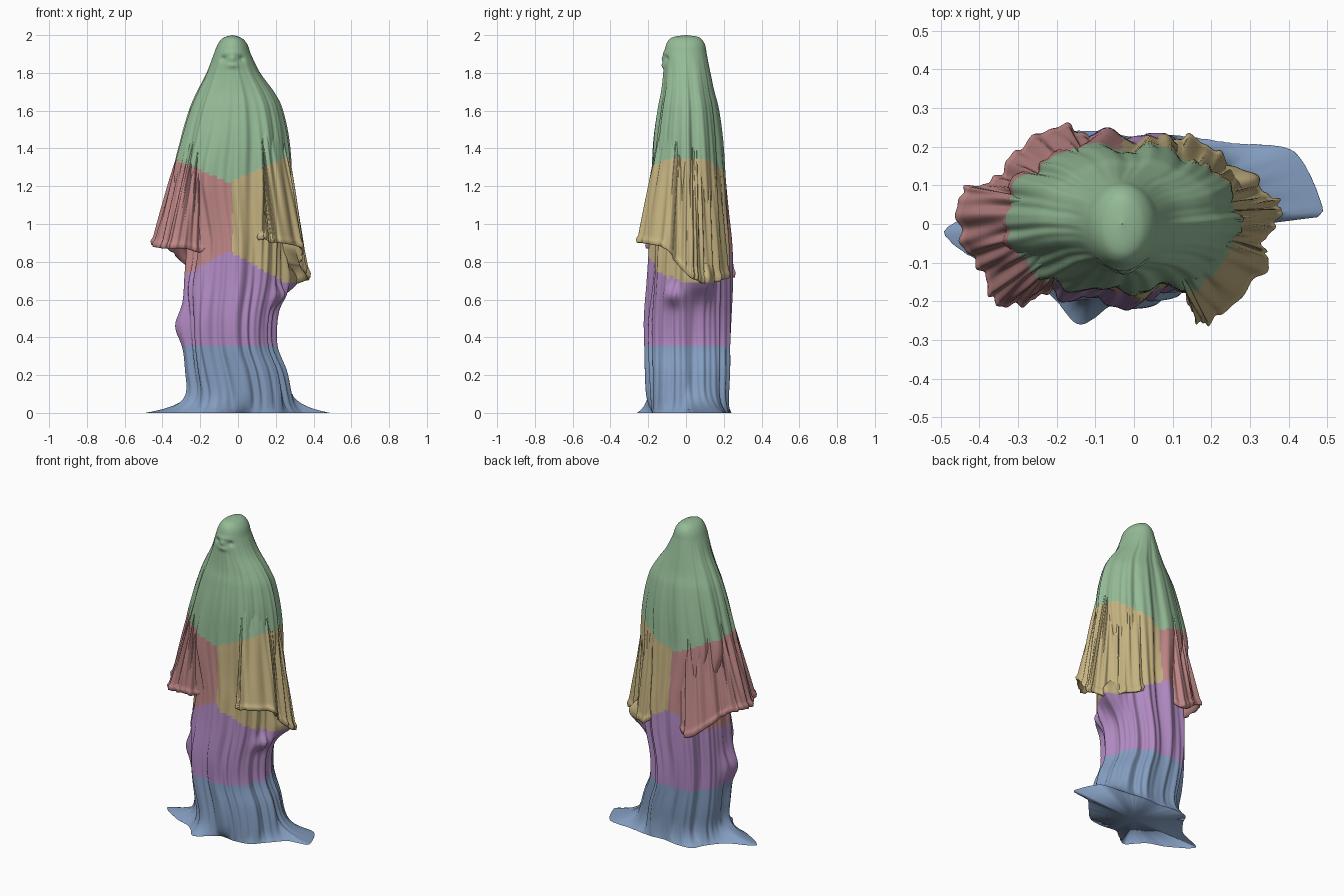
import bpy, bmesh, math
from mathutils import Vector

if "Cube" in bpy.data.objects:
    bpy.data.objects.remove(bpy.data.objects["Cube"])

N = 256
CX = -0.03

# Robe silhouette: z, xmin, xmax, ymin, ymax
KEYS = [
    (0.00, -.25, .26, -.20, .22), (0.10, -.25, .26, -.20, .22),
    (0.22, -.27, .24, -.20, .225), (0.35, -.28, .19, -.20, .225),
    (0.50, -.285, .19, -.20, .225), (0.70, -.28, .23, -.185, .225),
    (0.90, -.27, .24, -.175, .22), (1.05, -.30, .25, -.17, .21),
    (1.25, -.34, .27, -.17, .20), (1.45, -.30, .26, -.165, .19),
    (1.62, -.25, .225, -.145, .17), (1.70, -.215, .185, -.13, .15),
    (1.80, -.165, .115, -.12, .13), (1.90, -.128, .068, -.115, .11),
    (1.95, -.108, .05, -.105, .10), (1.98, -.085, .026, -.085, .08),
    (1.993, -.06, .0, -.055, .055), (2.00, -.031, -.029, -.001, .001)]

# Spread of the cloth on the floor
FLOOR = [(.48, .02), (.475, .08), (.43, .17), (.38, .2), (.25, .21), (.1, .23), (0, .225), (-.1, .24),
         (-.2, .23), (-.25, .15), (-.33, .06), (-.47, 0), (-.48, -.04), (-.36, -.12),
         (-.25, -.16), (-.2, -.2), (-.14, -.26), (-.06, -.21), (0, -.17), (.1, -.18),
         (.2, -.16), (.28, -.08), (.37, .01)]

# Local swellings: angle (deg), z, angle width, z width, amount
BUMPS = [
    (14, .71, 16, .09, .11), (-20, .62, 12, .05, .05), (188, .46, 14, .09, .05),
    (215, .66, 9, .12, .03), (-64, 1.15, 6, .3, .03), (-112, 1.2, 7, .25, .025),
    (-120, .45, 7, .3, .03), (-92, .55, 6, .3, .015), (-70, .4, 7, .3, .02),
    (100, .8, 9, .4, .025), (60, .7, 8, .4, .015), (125, .7, 8, .35, .025),
    (-90, 1.905, 30, .012, .006), (-90, 1.875, 9, .018, .012), (-90, 1.84, 14, .012, .012),
    (-118, 1.875, 9, .012, -.012), (-62, 1.875, 9, .012, -.012)]


def hermite(keys, z):
    k = max(i for i in range(len(keys) - 1) if keys[i][0] <= z + 1e-9)
    a, b = keys[k], keys[k + 1]
    p, n = keys[max(k - 1, 0)], keys[min(k + 2, len(keys) - 1)]
    h = b[0] - a[0]
    t = min(1, max(0, (z - a[0]) / h))
    out = []
    for c in range(1, 5):
        ma = (b[c] - p[c]) / (b[0] - p[0]) * h
        mb = (n[c] - a[c]) / (n[0] - a[0]) * h
        out.append((2*t**3 - 3*t*t + 1) * a[c] + (t**3 - 2*t*t + t) * ma
                   + (3*t*t - 2*t**3) * b[c] + (t**3 - t*t) * mb)
    return out


def closed_curve(points, n):
    """Smooth closed curve through the points."""
    pts, out = [Vector(p) for p in points], []
    m = len(pts)
    for s in range(n):
        u = s * m / n
        i, t = int(u), u - int(u)
        a, b, c, d = (pts[(i + o) % m] for o in (-1, 0, 1, 2))
        out.append(b + (c - a) * t / 2 + (a * 2 - b * 5 + c * 4 - d) * t * t / 2
                   + (b * 3 - a - c * 3 + d) * t**3 / 2)
    return out


floor_polar = sorted((math.atan2(p.y, p.x), p.length)
                     for p in closed_curve([(x, y, 0) for x, y in FLOOR], 600))


def floor_radius(ang):
    return min(floor_polar, key=lambda q: abs(q[0] - ang))[1]


def folds(a, z):
    """Long vertical folds that fade out over the head."""
    amp = max(0, min(1, (1.9 - z) / .7))
    return amp * (.009 * math.cos(9 * a + .6 + .5 * z) + .008 * math.cos(14 * a + 2 - .9 * z)
                  + .005 * math.cos(25 * a + 1 + 1.4 * z) * math.cos(3 * a + 2 * z)
                  + .004 * math.cos(37 * a + 2.2 * z) * math.sin(4 * a - z))


def robe_point(a, z, spread=True):
    x0, x1, y0, y1 = hermite(KEYS, z)
    e = .9 if z < 1.2 else .9 + .1 * min(1, (z - 1.2) / .5)
    c, s = math.cos(a), math.sin(a)
    c, s = math.copysign(abs(c)**e, c), math.copysign(abs(s)**e, s)
    x, y = (x0 + x1) / 2 + c * (x1 - x0) / 2, (y0 + y1) / 2 + s * (y1 - y0) / 2
    d = folds(a, z)
    for ang, zc, wa, wz, amt in BUMPS:
        da = (math.degrees(a) - ang + 180) % 360 - 180
        d += amt * math.exp(-(da / wa)**2 - ((z - zc) / wz)**2)
    x, y = x + d * math.cos(a), y + d * math.sin(a)
    if spread and z < .35:
        w = math.exp(-z / .045)
        ang = math.atan2(y, x)
        r = math.hypot(x, y)
        r += (floor_radius(ang) - r) * w
        x, y = r * math.cos(ang), r * math.sin(ang)
    return Vector((x, y, z))


def robe_rows():
    rows = []
    for k in range(171):
        z = 1 - math.cos(math.pi * k / 170)
        rows.append([robe_point(2 * math.pi * i / N, z) for i in range(N)])
    return [[p * .01 for p in rows[0]]] + rows


def sleeve_rows(hem, top=1.52):
    """Cloth falling from the shoulder to an open hem with a turned-in edge."""
    low = closed_curve(hem, N)
    mid = sum(low, Vector()) / N
    rows = []
    start = []
    for p in low:
        q = robe_point(math.atan2(p.y * 1.35, p.x - CX), top, False)
        start.append(Vector(((q.x - CX) * .97 + CX, q.y * .97, top)))
    for k in range(81):
        t = k / 80
        ring = []
        for i, (a, b) in enumerate(zip(start, low)):
            out = Vector((b.x - mid.x, b.y - mid.y, 0)).normalized()
            u = 2 * math.pi * i / N
            f = .006 * math.cos(17 * u + 2 * t) + .004 * math.cos(29 * u - 3 * t)
            roll = .008 * math.exp(-((t - .97) / .02)**2)
            ring.append(a.lerp(b, t) + out * (f * math.sin(math.pi * min(t, .6)) + roll))
        rows.append(ring)
    for scale, lift in ((.93, .0), (.86, .03), (.75, .07), (.02, .09)):
        rows.append([Vector((mid.x + (p.x - mid.x) * scale, mid.y + (p.y - mid.y) * scale,
                             p.z + lift)) for p in low])
    return rows[::-1]


LEFT_HEM = [(-.12, -.10, .88), (-.2, -.15, .85), (-.28, -.2, .87), (-.36, -.2, .87),
            (-.39, -.12, .87), (-.445, -.04, .88), (-.445, .08, .9), (-.36, .11, .86),
            (-.30, .19, .8), (-.19, .25, .72), (-.1, .2, .75), (-.05, .1, .85)]
RIGHT_HEM = [(.08, -.1, .9), (.14, -.19, .92), (.17, -.25, .9), (.22, -.235, .9),
             (.34, -.11, .87), (.33, -.05, .79), (.375, .02, .72), (.36, .065, .7),
             (.28, .11, .68), (.22, .18, .7), (.12, .22, .73), (.05, .1, .85)]

# Parts and their colours
PARTS = {"head_veil": (.30, .50, .31, 1), "sleeve_a": (.52, .24, .24, 1),
         "sleeve_b": (.56, .45, .22, 1), "skirt": (.43, .25, .53, 1),
         "floor_hem": (.23, .34, .53, 1)}


def part_of(p, sleeve):
    side = min(1, abs(p.x + .05) / .3)
    if p.z > 1.22 + .13 * side:
        return "head_veil"
    if sleeve or p.z > .86 - .17 * side:
        return "sleeve_a" if p.x < -.03 else "sleeve_b"
    return "skirt" if p.z > .35 else "floor_hem"


meshes = {name: (bmesh.new(), {}) for name in PARTS}
surfaces = [(robe_rows(), False), (sleeve_rows(LEFT_HEM[::-1]), True),
            (sleeve_rows(RIGHT_HEM), True)]

# Share the faces of each cloth surface out to the parts
for s, (rows, sleeve) in enumerate(surfaces):
    for r in range(len(rows) - 1):
        for i in range(N):
            j = (i + 1) % N
            ids = ((r, i), (r, j), (r + 1, j), (r + 1, i))
            mid = sum((rows[a][b] for a, b in ids), Vector()) / 4
            bm, verts = meshes[part_of(mid, sleeve)]
            corner = []
            for a, b in ids:
                if (s, a, b) not in verts:
                    verts[s, a, b] = bm.verts.new(rows[a][b])
                corner.append(verts[s, a, b])
            bm.faces.new(corner).smooth = True

for name, (bm, _) in meshes.items():
    me = bpy.data.meshes.new(name)
    bm.to_mesh(me)
    bm.free()
    mat = bpy.data.materials.new(name + "_cloth")
    mat.diffuse_color = PARTS[name]
    mat.use_nodes = True
    mat.node_tree.nodes["Principled BSDF"].inputs["Base Color"].default_value = mat.diffuse_color
    me.materials.append(mat)
    ob = bpy.data.objects.new(name, me)
    bpy.context.collection.objects.link(ob)
